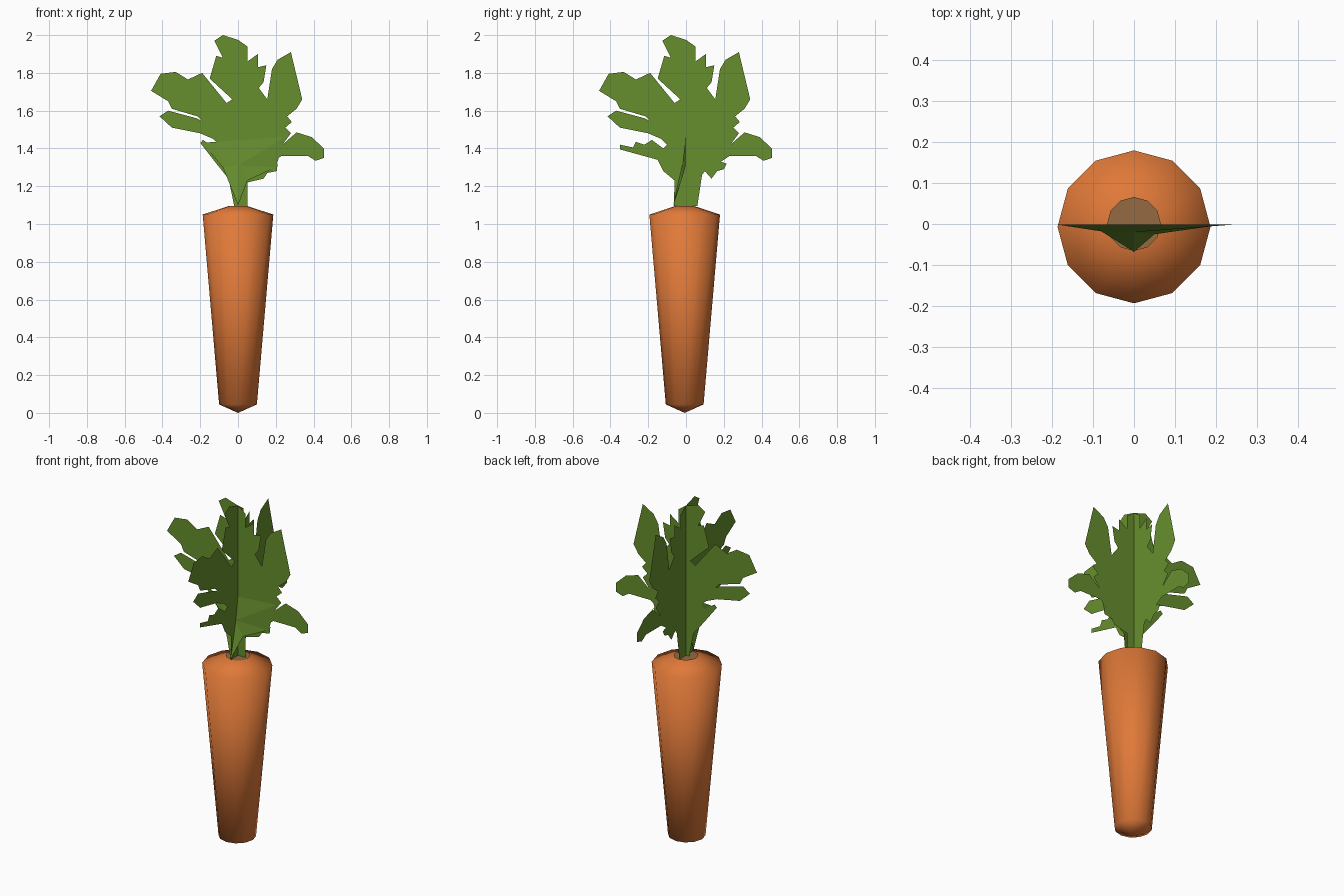
import bpy, bmesh, math

if "Cube" in bpy.data.objects:
    bpy.data.objects.remove(bpy.data.objects["Cube"])


def material(name, rgb):
    m = bpy.data.materials.new(name)
    m.diffuse_color = (*rgb, 1)
    m.use_nodes = True
    m.node_tree.nodes["Principled BSDF"].inputs["Base Color"].default_value = m.diffuse_color
    return m


ORANGE = material("carrot_orange", (0.74, 0.19, 0.04))
GREEN = material("leaf_green", (0.135, 0.275, 0.027))
BROWN = material("crown_brown", (0.30, 0.145, 0.055))


def mesh_object(name, verts, faces, mat, smooth=False, triangulate=False):
    me = bpy.data.meshes.new(name)
    me.from_pydata(verts, [], faces)
    if triangulate:
        bm = bmesh.new()
        bm.from_mesh(me)
        bmesh.ops.triangulate(bm, faces=bm.faces[:])
        bm.to_mesh(me)
        bm.free()
    me.materials.append(mat)
    for p in me.polygons:
        p.use_smooth = smooth
    ob = bpy.data.objects.new(name, me)
    bpy.context.collection.objects.link(ob)
    return ob


# Carrot root: twelve-sided lathe with a shallow tip and crown
SIDES, CY = 12, -0.007


def ring(r, z):
    return [(r * math.cos(i * math.tau / SIDES),
             CY + r * math.sin(i * math.tau / SIDES), z) for i in range(SIDES)]


profile = [(0.10, 0.045), (0.187, 1.05), (0.05, 1.095)]
verts = [(0, CY, 0.0)] + [p for r, z in profile for p in ring(r, z)]
verts.append((0, CY, 1.095))
faces = []
for i in range(SIDES):
    j = (i + 1) % SIDES
    faces.append((0, 1 + j, 1 + i))
    for k in range(len(profile) - 1):
        a, b = 1 + k * SIDES, 1 + (k + 1) * SIDES
        faces.append((a + i, a + j, b + j, b + i))
    t = 1 + (len(profile) - 1) * SIDES
    faces.append((t + i, t + j, len(verts) - 1))
mesh_object("carrot_root", verts, faces, ORANGE, smooth=True)

# Brown crown patch around the stem
patch = [(x, y + 0.007, z) for x, y, z in ring(0.066, 1.098)]
mesh_object("crown_patch", patch, [tuple(range(SIDES))], BROWN)

# Leaf outline shared by both crossed leaves: right half going down
right = [(-.08, 2.0), (0, 1.975), (.05, 1.94), (.05, 1.86), (.105, 1.9),
         (.105, 1.83), (.15, 1.84), (.135, 1.75), (.11, 1.72), (.155, 1.66),
         (.18, 1.82), (.21, 1.87), (.28, 1.91), (.34, 1.66), (.31, 1.61),
         (.26, 1.57), (.285, 1.54), (.25, 1.51), (.28, 1.48), (.235, 1.42),
         (.31, 1.485), (.39, 1.46), (.455, 1.40), (.455, 1.35), (.41, 1.335),
         (.37, 1.36), (.23, 1.36), (.185, 1.33)]
# Left half going up
left = [(-.12, 1.40), (-.10, 1.42), (-.13, 1.45), (-.2, 1.48), (-.35, 1.51),
        (-.415, 1.57), (-.37, 1.60), (-.22, 1.56), (-.19, 1.545), (-.215, 1.57),
        (-.35, 1.61), (-.37, 1.65), (-.46, 1.705), (-.41, 1.795), (-.33, 1.805),
        (-.265, 1.765), (-.19, 1.80), (-.06, 1.64), (-.03, 1.66), (-.15, 1.77),
        (-.115, 1.89), (-.08, 1.88), (-.125, 1.97)]
# Lower edge and stem of each leaf
front_low = [(.21, 1.32), (.205, 1.28), (.155, 1.27), (.135, 1.24), (.05, 1.22),
             (.05, 1.095), (-.02, 1.095), (-.05, 1.24), (-.115, 1.32),
             (-.2, 1.43), (-.185, 1.445)]
side_low = [(.215, 1.32), (.2, 1.29), (.165, 1.28), (.135, 1.24), (.1, 1.28),
            (.085, 1.26), (.06, 1.095), (-.065, 1.095), (-.06, 1.23),
            (-.12, 1.28), (-.15, 1.34), (-.35, 1.395), (-.35, 1.42),
            (-.28, 1.405), (-.265, 1.435), (-.22, 1.42), (-.18, 1.445)]

for name, low, place in (("leaf_across", front_low, lambda u, z: (u, 0, z)),
                         ("leaf_lengthwise", side_low, lambda u, z: (0, u, z))):
    pts = [place(u, z) for u, z in right + low + left]
    mesh_object(name, pts, [tuple(range(len(pts)))], GREEN, triangulate=True)

# Small folded leaf web in front of the stem
web = [(-.19, -.001, 1.43), (-.08, -.018, 1.30), (0, -.068, 1.10),
       (.05, -.025, 1.23), (.20, -.004, 1.30), (.25, -.001, 1.46), (0, -.02, 1.31)]
mesh_object("leaf_fold", web,
            [(0, 1, 6), (1, 2, 6), (2, 3, 6), (3, 4, 6), (4, 5, 6), (5, 0, 6)], GREEN)
